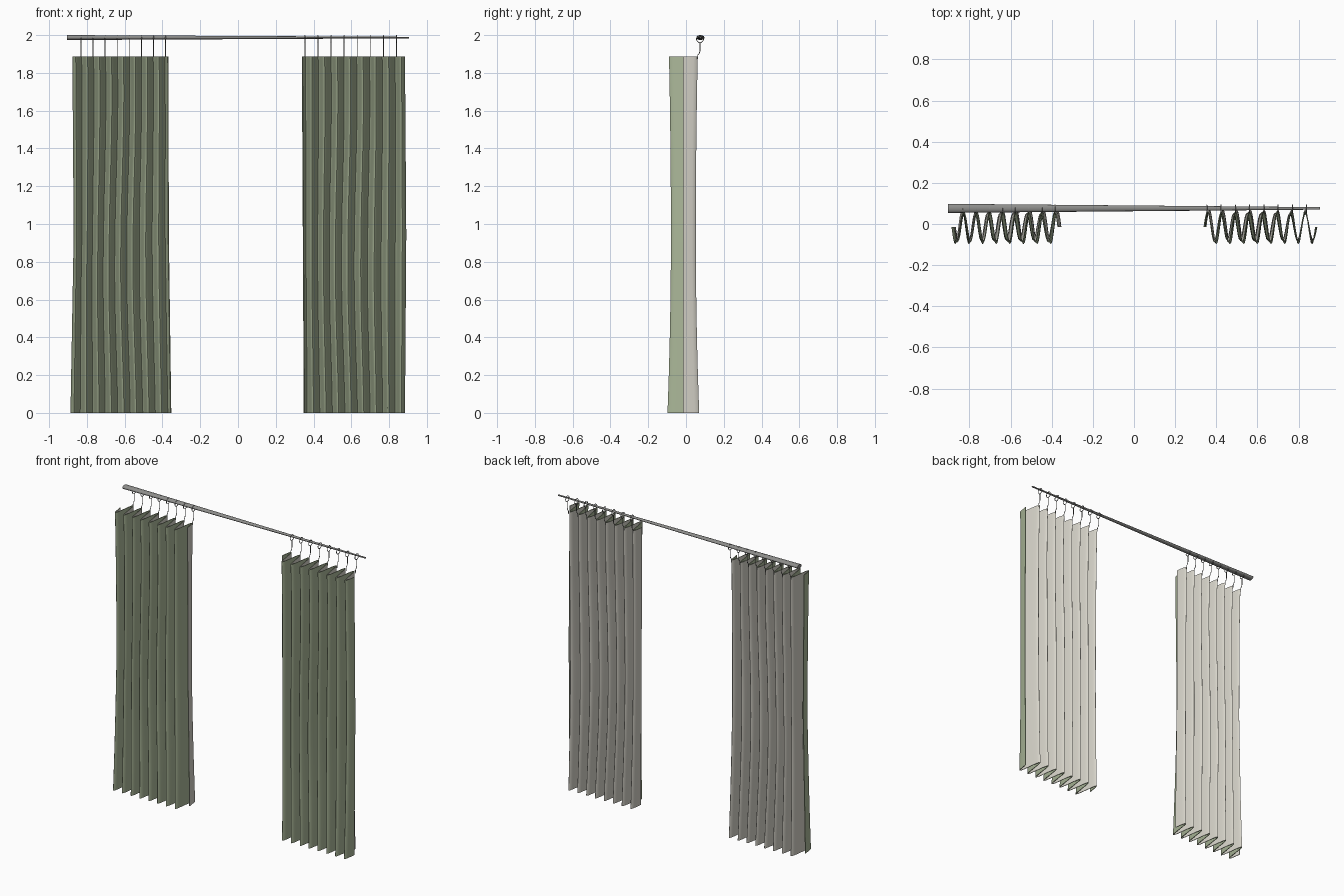
import bpy
import math
from math import sin, cos, pi, tau

cube = bpy.data.objects.get("Cube")
if cube:
    bpy.data.objects.remove(cube, do_unlink=True)


def make_material(name, rgb):
    mat = bpy.data.materials.new(name)
    mat.use_nodes = True
    mat.diffuse_color = (*rgb, 1)
    mat.node_tree.nodes["Principled BSDF"].inputs["Base Color"].default_value = (*rgb, 1)
    return mat


green = make_material("sage green cloth", (0.41, 0.48, 0.32))
cream = make_material("cream lining", (0.68, 0.66, 0.59))
metal = make_material("grey metal", (0.27, 0.27, 0.26))

FOLDS = 8
TOP = 1.886
FOLD_Y = -0.014


def link_mesh(name, verts, faces, mats):
    mesh = bpy.data.meshes.new(name)
    mesh.from_pydata(verts, [], faces)
    for mat in mats:
        mesh.materials.append(mat)
    obj = bpy.data.objects.new(name, mesh)
    bpy.context.collection.objects.link(obj)
    return obj


def activate(obj):
    bpy.ops.object.select_all(action="DESELECT")
    obj.select_set(True)
    bpy.context.view_layer.objects.active = obj


def lerp(a, b, t):
    return a + (b - a) * t


def make_curtain(name, left, right, direction):
    """Pleated sheet; left and right are (bottom, middle, top) edge positions."""
    cols, rows = FOLDS * 16, 24

    def edge(e, t):
        return lerp(e[0], e[1], t * 2) if t < 0.5 else lerp(e[1], e[2], t * 2 - 1)

    verts = []
    for j in range(rows + 1):
        t = j / rows
        s = 2 * t - 1
        # folds are deepest at the hem and heading, tighter in between
        amp = 0.064 + (0.018 if s < 0 else 0.010) * s * s
        for i in range(cols + 1):
            u = i / cols
            sway = 0.02 * sin(pi * u) * sin(pi * t) * sin(pi * t + 0.5)
            x = lerp(edge(left, t), edge(right, t), u) - sway
            y = FOLD_Y + direction * amp * sin(tau * FOLDS * u)
            verts.append((x, y, TOP * t))
    w = cols + 1
    faces = [(j * w + i, j * w + i + 1, (j + 1) * w + i + 1, (j + 1) * w + i)
             for j in range(rows) for i in range(cols)]
    obj = link_mesh(name, verts, faces, (green, cream))
    # cloth in front, lining behind
    solid = obj.modifiers.new("lining", "SOLIDIFY")
    solid.thickness = 0.004
    solid.offset = 0
    solid.material_offset = 1
    activate(obj)
    bpy.ops.object.modifier_apply(modifier=solid.name)
    bpy.ops.object.shade_smooth_by_angle(angle=math.radians(50))


make_curtain("right_curtain", (-0.885, -0.868, -0.875), (-0.355, -0.368, -0.37), -1)
make_curtain("left_curtain", (0.35, 0.345, 0.34), (0.882, 0.889, 0.882), 1)

# Tapered oval curtain rod
SIDES = 16
rod_verts = []
for x, ry, rz in ((-0.905, 0.022, 0.013), (0.905, 0.006, 0.004)):
    rod_verts += [(x, 0.076 + ry * cos(tau * k / SIDES), 1.987 + rz * sin(tau * k / SIDES))
                  for k in range(SIDES)]
rod_faces = [(k, (k + 1) % SIDES, SIDES + (k + 1) % SIDES, SIDES + k) for k in range(SIDES)]
rod_faces += [tuple(reversed(range(SIDES))), tuple(range(SIDES, 2 * SIDES))]
rod = link_mesh("curtain_rod", rod_verts, rod_faces, (metal,))
activate(rod)
bpy.ops.object.mode_set(mode="EDIT")
bpy.ops.mesh.select_all(action="SELECT")
bpy.ops.mesh.normals_make_consistent(inside=False)
bpy.ops.object.mode_set(mode="OBJECT")
bpy.ops.object.shade_smooth_by_angle(angle=math.radians(50))


def add_spline(curve, points, cyclic=False):
    spline = curve.splines.new("POLY")
    spline.points.add(len(points) - 1)
    for p, co in zip(spline.points, points):
        p.co = (*co, 1)
    spline.use_cyclic_u = cyclic


# Ring and bent wire hook, shared by every back fold
hook = bpy.data.curves.new("curtain_hook", "CURVE")
hook.dimensions = "3D"
hook.bevel_depth = 0.0022
hook.bevel_resolution = 1
hook.materials.append(metal)
add_spline(hook, [(0, 0.074 + 0.019 * cos(tau * k / 16), 1.979 + 0.019 * sin(tau * k / 16))
                  for k in range(16)], True)
add_spline(hook, [(0, 0.074, 1.96), (0, 0.074, 1.915), (0, 0.07, 1.903),
                  (0, 0.062, 1.893), (0, 0.06, 1.87)])

for side, first, last in (("right", -0.831, -0.384), ("left", 0.354, 0.839)):
    for k in range(FOLDS):
        obj = bpy.data.objects.new(f"{side}_hook_{k + 1}", hook)
        obj.location.x = lerp(first, last, k / (FOLDS - 1))
        bpy.context.collection.objects.link(obj)
